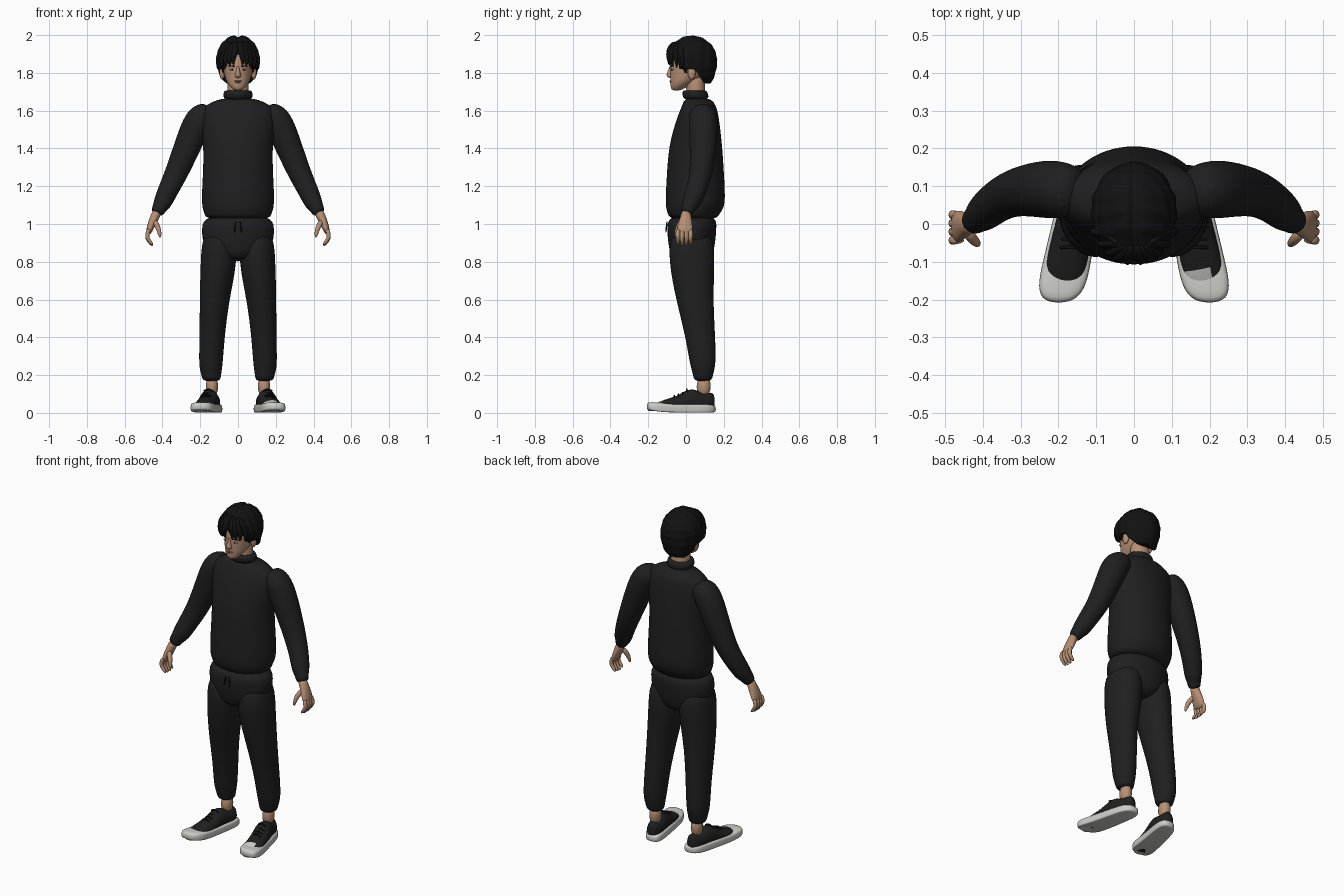
import bpy, bmesh, math
from mathutils import Vector

if "Cube" in bpy.data.objects:
    bpy.data.objects.remove(bpy.data.objects["Cube"], do_unlink=True)


def material(name, *rgb):
    mat = bpy.data.materials.new(name)
    mat.use_nodes = True
    mat.diffuse_color = (*rgb, 1)
    shader = next(node for node in mat.node_tree.nodes if node.type == 'BSDF_PRINCIPLED')
    shader.inputs["Base Color"].default_value = (*rgb, 1)
    shader.inputs["Roughness"].default_value = .9
    return mat


CLOTH = material("black_cloth", .014, .014, .014)
HAIR = material("hair_black", .006, .006, .006)
SKIN = material("skin", .47, .28, .18)
LIP = material("lip", .32, .13, .09)
WHITE = material("off_white_rubber", .6, .6, .57)
EYE = material("eye_white", .45, .4, .36)
SIDES = (("left", 1), ("right", -1))
ALONG_Y = Vector((0, 1, 0))
ALONG_Z = Vector((0, 0, 1))


def finish(name, bm, materials, smooth=True):
    bmesh.ops.recalc_face_normals(bm, faces=bm.faces[:])
    for face in bm.faces:
        face.smooth = True
    mesh = bpy.data.meshes.new(name)
    bm.to_mesh(mesh)
    bm.free()
    for mat in materials:
        mesh.materials.append(mat)
    part = bpy.data.objects.new(name, mesh)
    bpy.context.collection.objects.link(part)
    if smooth:
        subdivision = part.modifiers.new("smooth", 'SUBSURF')
        subdivision.levels = subdivision.render_levels = 2


def loft(name, rings, materials, rule=None):
    """Skin a list of point rings and cap both ends."""
    bm = bmesh.new()
    loops = [[bm.verts.new(point) for point in ring] for ring in rings]
    for lower, upper in zip(loops, loops[1:]):
        for i in range(len(lower)):
            bm.faces.new((lower[i - 1], lower[i], upper[i], upper[i - 1]))
    bm.faces.new(loops[0])
    bm.faces.new(loops[-1])
    if rule:
        for face in bm.faces:
            face.material_index = rule(face.calc_center_median())
    finish(name, bm, materials)


def tube(name, path, materials, side=1, up=None, sides=16, rule=None):
    """Sections (x, y, z, width, depth or same); level unless up is given."""
    centres = [Vector((x * side, y, z)) for x, y, z, *size in path]
    rings = []
    for i, centre in enumerate(centres):
        across, along = Vector((1, 0, 0)), ALONG_Y
        if up:
            ahead, behind = centres[min(i + 1, len(centres) - 1)], centres[max(i - 1, 0)]
            tangent = (ahead - behind).normalized()
            along = (up - tangent * tangent.dot(up)).normalized()
            across = along.cross(tangent)
        width, depth = path[i][3], path[i][-1]
        angles = [math.tau * k / sides for k in range(sides)]
        rings.append([centre + across * width * math.cos(a) + along * depth * math.sin(a) for a in angles])
    loft(name, rings, materials, rule)


def column(name, sections, materials):
    """Upright central form from sections (z, y, width, depth)."""
    tube(name, [(0, y, z, width, depth) for z, y, width, depth in sections], materials)


def sphere(segments):
    bm = bmesh.new()
    bmesh.ops.create_uvsphere(bm, u_segments=segments, v_segments=segments * 2 // 3, radius=1)
    return bm


def blob(name, centre, size, mat):
    bm = sphere(20)
    for vert in bm.verts:
        vert.co = Vector(centre) + vert.co * Vector(size)
    finish(name, bm, [mat], smooth=False)


# Sweater body with ribbed hem and collar
column("sweater_body", [
    (1.02, .04, .18, .13), (1.06, .04, .18, .14), (1.09, .05, .2, .165), (1.26, .05, .19, .155),
    (1.42, .05, .185, .145), (1.58, .065, .21, .11), (1.63, .07, .18, .09), (1.67, .06, .085, .07)], [CLOTH])
column("collar", [(1.65, .055, .085, .075), (1.7, .047, .078, .068), (1.71, .045, .07, .06)], [CLOTH])

# Trousers with drawstrings
column("trouser_hips", [
    (1.05, .035, .18, .13), (.98, .03, .2, .135), (.87, .03, .19, .125), (.8, .03, .05, .1)], [CLOTH])
for label, side in SIDES:
    tube(label + "_trouser_leg", [
        (.1, .03, .98, .09, .12), (.1, .03, .8, .1, .125), (.125, .045, .6, .08, .1),
        (.137, .077, .4, .067, .08), (.145, .09, .25, .065, .07), (.142, .09, .205, .053),
        (.14, .09, .165, .05)], [CLOTH], side)
    tube(label + "_drawstring", [(.01, -.1, 1.02, .004), (.02, -.107, .95, .005)],
         [HAIR], side, ALONG_Y, sides=8)

# Sleeves with cuffs, and hands
FINGERS = ("index", "middle", "ring", "little")
for label, side in SIDES:
    tube(label + "_sleeve", [
        (.14, .09, 1.61, .05, .06), (.2, .09, 1.57, .08), (.245, .093, 1.47, .077), (.32, .085, 1.28, .063),
        (.37, .055, 1.18, .055), (.4, .027, 1.11, .05), (.414, .015, 1.09, .038),
        (.433, 0, 1.05, .035)], [CLOTH], side, ALONG_Y)
    tube(label + "_palm", [
        (.425, 0, 1.07, .025), (.44, 0, 1.04, .025, .028), (.465, -.006, .98, .02, .045),
        (.476, -.008, .945, .012, .04)], [SKIN], side, ALONG_Y)
    for i, finger in enumerate(FINGERS):
        y = -.043 + i * .0225
        tip = .88 + .006 * abs(i - 1.5)
        tube(f"{label}_{finger}_finger", [
            (.47, y, .975, .013), (.483, y, .94, .013), (.477, y, tip + .03, .012),
            (.45, y, tip, .008)], [SKIN], side, ALONG_Y, sides=8)
    tube(label + "_thumb", [
        (.445, -.02, 1.02, .017), (.42, -.047, .98, .015), (.411, -.056, .925, .008)],
        [SKIN], side, ALONG_Y, sides=8)


# Shoe shape as rules along the foot, from heel (0) to toe (1)
def foot_centre(t):
    return .125 + .075 * t, .16 - .37 * t


def foot_half_width(t):
    return (.045 + .014 * t) * math.sqrt(1 - (2 * t - 1) ** 6)


def foot_top(t):
    tongue = .025 * math.exp(-((t - .36) / .08) ** 2)
    return .115 - .11 * max(0, t - .4) + tongue - .03 * t ** 12


STATIONS = [.02 + .96 * k / 12 for k in range(13)]
for label, side in SIDES:
    tube(label + "_ankle", [(.138, .095, .2, .035, .04), (.138, .092, .08, .035, .04)], [SKIN], side)

    # Uppers, with a larger toe cap on the left
    cap_start = -.13 if side > 0 else -.18
    upper = [(*foot_centre(t), foot_top(t) / 2, foot_half_width(t), foot_top(t) / 2 - .008) for t in STATIONS]
    tube(label + "_shoe_upper", upper, [CLOTH, WHITE], side, ALONG_Z,
         rule=lambda centre: int(centre.y < cap_start))

    # Rubber sole with a lifted toe
    edge = [(t, 1) for t in STATIONS] + [(t, -1) for t in reversed(STATIONS)]
    rings = []
    for z, scale in ((0, .92), (.004, 1), (.038, 1), (.048, .9)):
        ring = []
        for t, hand in edge:
            x, y = foot_centre(.5 + (t - .5) * (scale + .04))
            x += hand * scale * (foot_half_width(t) + .009)
            ring.append((side * x, y, z + .015 * t ** 6))
        rings.append(ring)
    loft(label + "_shoe_sole", rings, [WHITE])

    # Laces across the tongue
    for i in range(4):
        t = .42 + i * .06
        x, y = foot_centre(t)
        tube(f"{label}_lace_{i + 1}", [
            (x + d * .028, y, foot_top(t) - abs(d) * .012, .005) for d in (-1, -.5, 0, .5, 1)],
            [HAIR], side, ALONG_Z, sides=8)

# Neck, head and face
column("neck", [(1.65, .055, .06, .055), (1.72, .05, .056, .05), (1.8, .05, .056, .05)], [SKIN])
column("head", [
    (1.706, -.05, .02, .022), (1.72, -.044, .036, .038), (1.745, -.022, .058, .062), (1.78, .007, .072, .093),
    (1.82, .026, .08, .113), (1.89, .028, .081, .115), (1.95, .028, .06, .08)], [SKIN])
column("nose", [
    (1.772, -.074, .012, .014), (1.784, -.084, .019, .024), (1.81, -.08, .009, .016),
    (1.84, -.077, .008, .01)], [SKIN])
blob("upper_lip", (0, -.079, 1.757), (.021, .008, .004), LIP)
blob("lower_lip", (0, -.077, 1.75), (.018, .009, .005), LIP)
for label, side in SIDES:
    blob(label + "_ear", (side * .084, .03, 1.8), (.014, .021, .035), SKIN)
    blob(label + "_eye", (side * .032, -.071, 1.817), (.014, .007, .005), EYE)
    blob(label + "_iris", (side * .031, -.076, 1.817), (.005, .004, .005), HAIR)
    tube(label + "_eyebrow", [(.013, -.081, 1.832, .003), (.032, -.078, 1.838, .004),
                              (.054, -.065, 1.833, .002)], [HAIR], side, ALONG_Z, sides=8)


# Hair cap with centre parting, combed ridges and a shaped lower edge
def hair_edge(point):
    if point.y < -.035:
        return 1.865 + .035 * max(0, 1 - abs(point.x) / .03)
    return 1.82 - .075 * min(1, max(0, (point.y - .045) / .05))


bm = sphere(96)
for vert in bm.verts:
    x, y, z = vert.co
    comb = .016 * math.sin(y * 17 + abs(x) * 3) * min(1, abs(x) * 3) + .008 * math.sin(z * 22)
    height = .129 if z > 0 else .19
    point = Vector((x * .113, y * .134, z * height)) * (1 + comb) + Vector((0, .031, 1.87))
    if z > 0:
        point.z -= .01 * math.exp(-(point.x / .012) ** 2)
    point.z = max(point.z, hair_edge(point))
    vert.co = point
finish("hair_cap", bm, [HAIR], smooth=False)

# Fringe locks sweeping away from the parting, and sideburns
for label, side in SIDES:
    for i in range(5):
        x, y = .022 + i * .02, -.09 + i * i * .0045
        tube(f"{label}_fringe_lock_{i + 1}", [
            (x * .4, -.055, 1.965, .01), (x * .7, y, 1.935, .017, .013), (x, y - .006, 1.895, .017, .012),
            (x + .006, y, 1.862 - i * .004, .012, .009), (x, y, 1.842 - i * .005, .003)],
            [HAIR], side, ALONG_Y, sides=10)
    tube(label + "_sideburn", [(.085, -.012, 1.87, .012, .022), (.078, 0, 1.795, .004, .008)], [HAIR], side)
